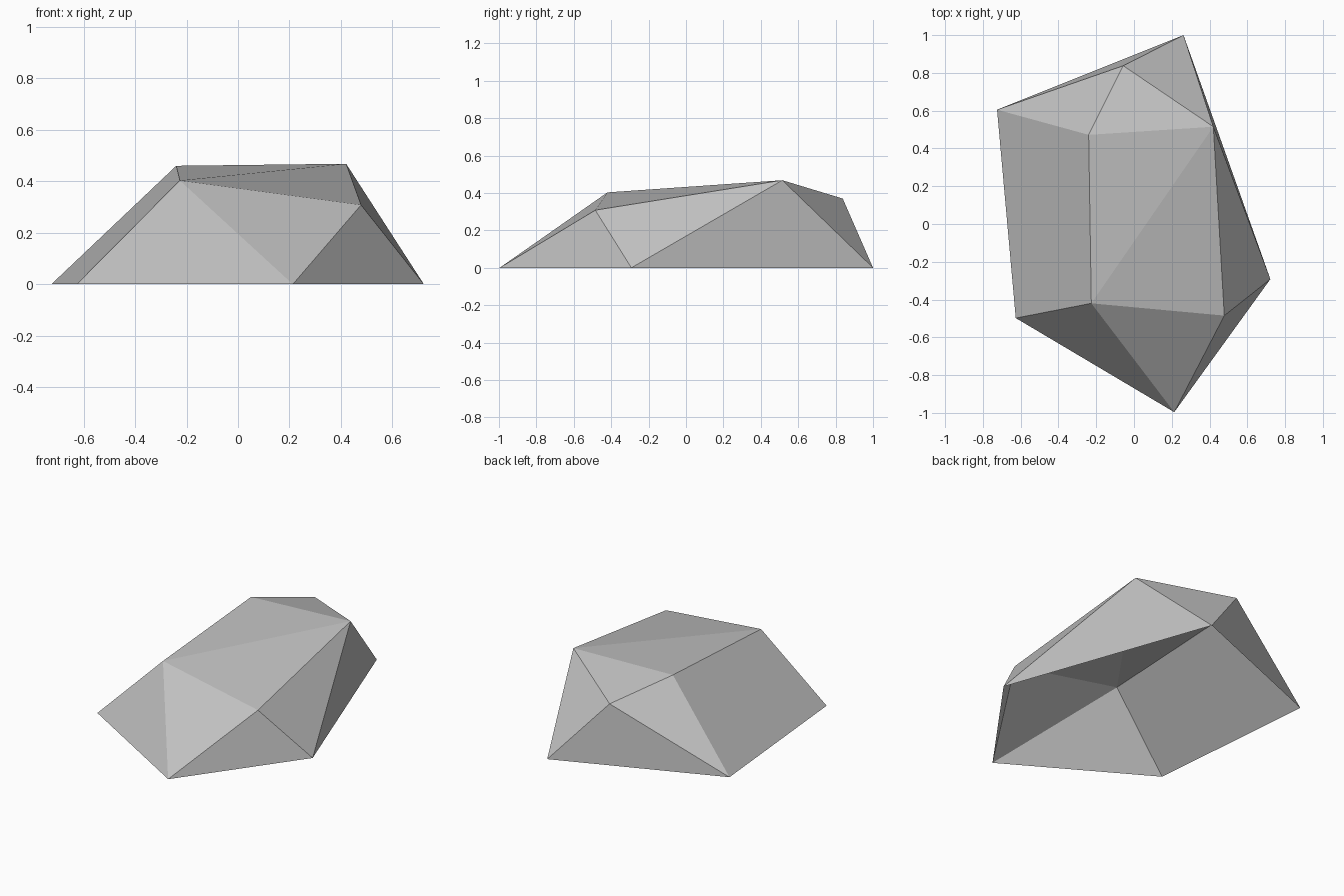
import bpy
import bmesh

cube = bpy.data.objects.get("Cube")
if cube:
    bpy.data.objects.remove(cube, do_unlink=True)

# Stone colour
stone = bpy.data.materials.new("stone_grey")
stone.use_nodes = True
grey = (0.53, 0.53, 0.53, 1)
stone.diffuse_color = grey
shader = next(n for n in stone.node_tree.nodes if n.type == "BSDF_PRINCIPLED")
shader.inputs["Base Color"].default_value = grey
shader.inputs["Roughness"].default_value = 0.9

# Ground outline and upper ridge corners of the boulder
corners = {
    "west": (-0.725, 0.605, 0), "north": (0.262, 1.0, 0),
    "east": (0.722, -0.292, 0), "south": (0.213, -0.996, 0),
    "southwest": (-0.626, -0.498, 0),
    "back_ledge": (-0.057, 0.838, 0.37), "peak": (0.42, 0.515, 0.468),
    "left_ridge": (-0.24, 0.472, 0.46), "front_ridge": (-0.226, -0.42, 0.403),
    "low_ridge": (0.478, -0.485, 0.308),
}

# Facets, counter-clockwise from outside; the underside is open
facets = [
    # crown
    "left_ridge peak back_ledge", "left_ridge front_ridge peak",
    "front_ridge low_ridge peak",
    # back
    "west left_ridge back_ledge", "west back_ledge north",
    "north back_ledge peak",
    # sides
    "west southwest front_ridge left_ridge", "east north peak",
    "east peak low_ridge",
    # front
    "southwest south front_ridge", "south low_ridge front_ridge",
    "south east low_ridge",
]

bm = bmesh.new()
verts = {name: bm.verts.new(co) for name, co in corners.items()}
for facet in facets:
    bm.faces.new([verts[name] for name in facet.split()])

mesh = bpy.data.meshes.new("boulder")
bm.to_mesh(mesh)
bm.free()
mesh.materials.append(stone)
boulder = bpy.data.objects.new("boulder", mesh)
bpy.context.collection.objects.link(boulder)
